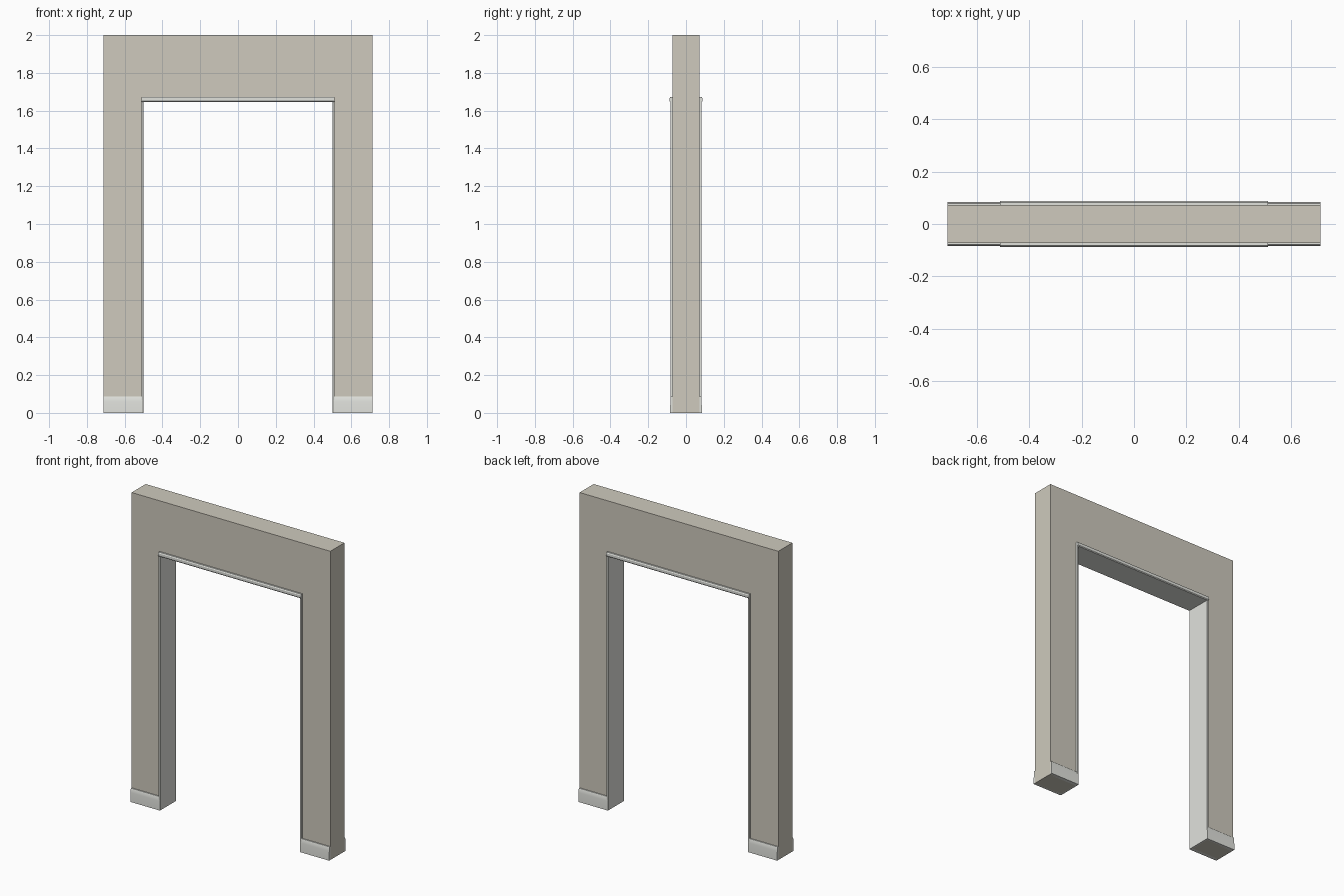
import bpy, bmesh
from mathutils import Vector

if "Cube" in bpy.data.objects:
    bpy.data.objects.remove(bpy.data.objects["Cube"])

def colour(name, rgb):
    m = bpy.data.materials.new(name)
    m.diffuse_color = (*rgb, 1)
    m.use_nodes = True
    m.node_tree.nodes["Principled BSDF"].inputs["Base Color"].default_value = m.diffuse_color
    return m

PLASTER = colour("plaster", (0.62, 0.59, 0.51))
TRIM = colour("trim", (0.75, 0.76, 0.72))

def extrude(name, profile, offset, mat, smooth=False):
    """Closed profile of 3D points swept straight along offset."""
    bm = bmesh.new()
    face = bm.faces.new([bm.verts.new(p) for p in profile])
    geo = bmesh.ops.extrude_face_region(bm, geom=[face])["geom"]
    bmesh.ops.translate(bm, vec=Vector(offset),
                        verts=[g for g in geo if isinstance(g, bmesh.types.BMVert)])
    bmesh.ops.recalc_face_normals(bm, faces=bm.faces)
    me = bpy.data.meshes.new(name)
    bm.to_mesh(me)
    bm.free()
    me.materials.append(mat)
    ob = bpy.data.objects.new(name, me)
    bpy.context.collection.objects.link(ob)
    if smooth:
        bpy.ops.object.select_all(action='DESELECT')
        ob.select_set(True)
        bpy.context.view_layer.objects.active = ob
        bpy.ops.object.shade_smooth_by_angle()
    return ob

W, D, IN = 0.712, 0.072, 0.511   # half width, half depth, half opening
TOP = 1.655

# Wall with doorway
extrude("wall", [(x, -D, z) for x, z in
                 [(-W, 0), (-IN, 0), (-IN, TOP), (IN, TOP), (IN, 0), (W, 0), (W, 2), (-W, 2)]],
        (0, 2 * D, 0), PLASTER)

# Lintel trim with softened edges
half = [(0.083, 1.645), (0.087, 1.650), (0.087, 1.666), (0.083, 1.672)]
lintel = half + [(-y, z) for y, z in reversed(half)]
extrude("lintel_trim", [(-IN, y, z) for y, z in lintel], (2 * IN, 0, 0), TRIM, True)

# Skirting profile, thicker at the foot
skirting = [(D - 0.01, 0), (0.084, 0), (0.084, 0.03), (0.0825, 0.06), (0.081, 0.083),
            (0.079, 0.087), (D - 0.01, 0.087)]

for s, side in ((-1, "left"), (1, "right")):
    # Door jamb lining
    jamb = [(IN, -0.082), (0.503, -0.082), (0.501, -0.080),
            (0.501, 0.080), (0.503, 0.082), (IN, 0.082)]
    extrude(side + "_jamb", [(s * x, y, 0) for x, y in jamb], (0, 0, 1.65), TRIM, True)
    for f, face in ((-1, "front"), (1, "back")):
        extrude(f"{side}_{face}_skirting", [(s * 0.502, f * y, z) for y, z in skirting],
                (s * (W - 0.502), 0, 0), TRIM, True)
